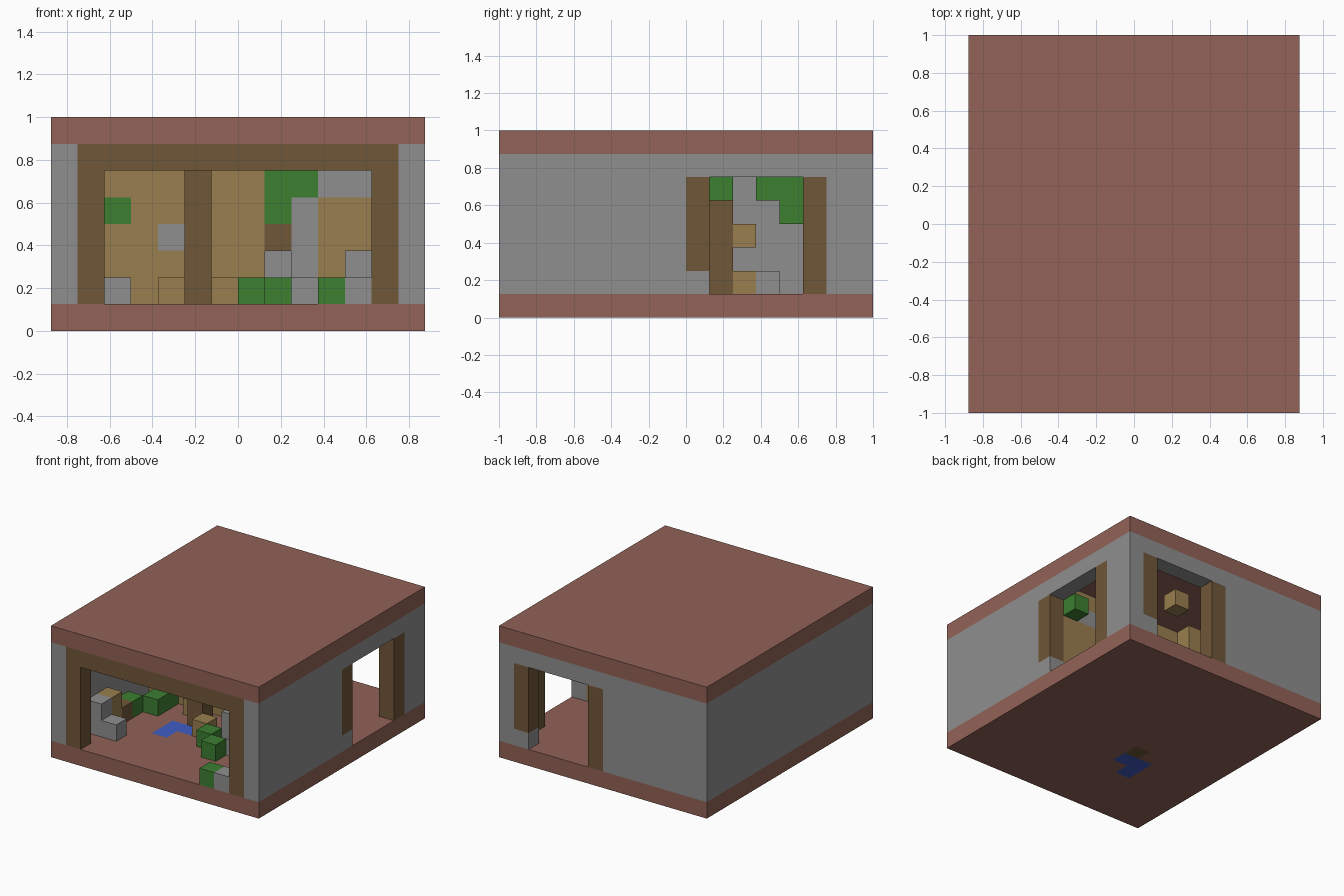
import bpy, bmesh
from mathutils import Vector

cube = bpy.data.objects.get("Cube")
if cube:
    bpy.data.objects.remove(cube, do_unlink=True)

U = 0.125  # size of one block


def material(name, rgb):
    lin = [((c / 255 + 0.055) / 1.055) ** 2.4 for c in rgb]
    m = bpy.data.materials.new(name)
    m.use_nodes = True
    m.diffuse_color = (*lin, 1)
    m.node_tree.nodes["Principled BSDF"].inputs["Base Color"].default_value = (*lin, 1)
    return m


MATS = {
    "red": material("clay red", (146, 98, 87)),
    "grey": material("stone grey", (143, 143, 143)),
    "brown": material("dark wood", (111, 87, 56)),
    "tan": material("light wood", (153, 126, 79)),
    "green": material("leaf green", (60, 126, 48)),
    "blue": material("water blue", (64, 92, 196)),
}

cells = {}  # block position -> (part, colour)


def fill(part, colour, xs, ys, zs):
    """Fill an inclusive range of blocks; a single number means one block."""
    spans = [range(s, s + 1) if isinstance(s, int) else range(s[0], s[1] + 1)
             for s in (xs, ys, zs)]
    for i in spans[0]:
        for j in spans[1]:
            for k in spans[2]:
                if colour:
                    cells[i, j, k] = (part, colour)
                else:
                    cells.pop((i, j, k), None)


# Floor, roof and outer walls
fill("floor", "red", (0, 13), (0, 15), 0)
fill("roof", "red", (0, 13), (0, 15), 7)
for x in (0, 13):
    fill("wall", "grey", x, (0, 15), (1, 6))
for y in (0, 15):
    fill("wall", "grey", (0, 13), y, (1, 6))

# Front opening and its timber frame
fill("front_frame", "brown", (1, 12), 0, (1, 6))
fill("", None, (2, 11), 0, (1, 5))

# Back and side doorways with timber posts
fill("", None, (8, 11), 15, (1, 5))
fill("back_post", "brown", 12, 15, (2, 5))
fill("back_post", "brown", 7, 15, (1, 5))
fill("", None, 13, (9, 12), (1, 5))
fill("side_post", "brown", 13, 8, (2, 5))
fill("side_post", "brown", 13, 13, (1, 5))

# Inner partition with odd patches
fill("partition", "tan", (1, 12), 8, (1, 6))
for colour, x, z in (("green", 2, 4), ("grey", 4, 3), ("grey", 9, (1, 4)),
                     ("brown", 8, 3), ("green", 8, (4, 5)), ("green", 9, 5),
                     ("grey", (10, 11), 5)):
    fill("partition_patch", colour, x, 8, z)

# Pillar and pool set into the floor
fill("pillar", "brown", 5, 6, (0, 6))
fill("pool", "blue", (4, 5), 5, 0)
fill("pool", "blue", 4, 4, 0)

# Loose blocks in the front room
for colour, x, y, z in (
        ("grey", 1, 2, (1, 2)), ("grey", 2, 2, 1), ("tan", 1, 3, (1, 2)),
        ("brown", 1, 4, 1), ("green", 1, 5, 1), ("green", 2, (6, 7), 1),
        ("tan", 4, 7, 1), ("tan", 6, 5, 1), ("green", 7, 4, 1),
        ("green", 8, 3, 1), ("grey", 8, 5, (1, 2)), ("grey", 9, 4, 1),
        ("grey", 11, 4, (1, 2)), ("green", 10, 0, 1), ("grey", 11, 0, 1)):
    fill("front_room_block", colour, x, y, z)

# Loose blocks in the back room
for colour, x, y, z in (
        ("brown", 1, 9, (1, 4)), ("tan", 1, 10, 1), ("tan", 1, 10, 3),
        ("grey", 1, 11, 1), ("green", 1, 11, 5), ("green", 1, 12, (4, 5)),
        ("green", 12, 9, 5), ("tan", 8, 13, 5), ("tan", 7, 13, (2, 3))):
    fill("back_room_block", colour, x, y, z)


# Turn each part into one mesh made only of its exposed faces
def add_face(bm, pos, axis, sign):
    centre = Vector(((pos[0] - 6.5) * U, (pos[1] - 7.5) * U, (pos[2] + 0.5) * U))
    n, a, b = Vector(), Vector(), Vector()
    n[axis] = sign * U / 2
    a[(axis + 1) % 3] = U / 2
    b[(axis + 2) % 3] = sign * U / 2
    bm.faces.new([bm.verts.new(centre + n + p * a + q * b)
                  for p, q in ((-1, -1), (1, -1), (1, 1), (-1, 1))])


for part, colour in sorted(set(cells.values())):
    bm = bmesh.new()
    for pos, kind in cells.items():
        if kind != (part, colour):
            continue
        for axis in range(3):
            for sign in (-1, 1):
                near = list(pos)
                near[axis] += sign
                if tuple(near) not in cells:
                    add_face(bm, pos, axis, sign)
    bmesh.ops.remove_doubles(bm, verts=bm.verts, dist=0.001)
    bmesh.ops.dissolve_limit(bm, angle_limit=0.01, verts=bm.verts, edges=bm.edges)
    name = f"{colour}_{part}"
    mesh = bpy.data.meshes.new(name)
    bm.to_mesh(mesh)
    bm.free()
    mesh.materials.append(MATS[colour])
    bpy.context.collection.objects.link(bpy.data.objects.new(name, mesh))

# Timber strip under the ceiling by the back doorway
bpy.ops.mesh.primitive_cube_add(size=1, location=(0, 0.8125, 0.872))
strip = bpy.context.object
strip.name = "ceiling_strip"
strip.scale = (1.5, U, 0.006)
strip.data.materials.append(MATS["brown"])
